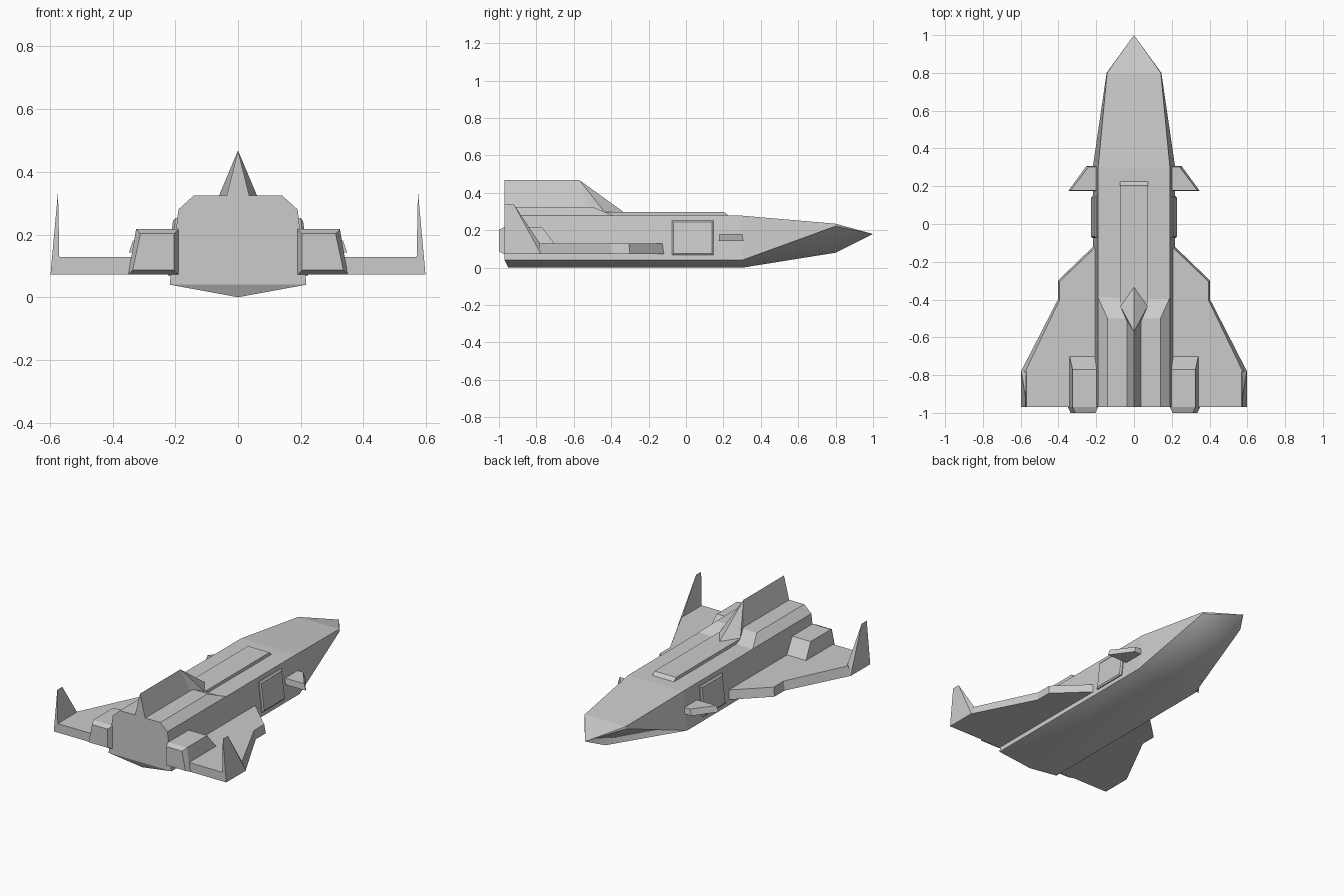
import bpy, bmesh

if "Cube" in bpy.data.objects:
    bpy.data.objects.remove(bpy.data.objects["Cube"])


def make(name, verts, faces, mirror=False, smooth=()):
    """Mesh object from points and faces, optionally mirrored across x = 0."""
    me = bpy.data.meshes.new(name)
    bm = bmesh.new()
    vs = [bm.verts.new(v) for v in verts]
    for i, f in enumerate(faces):
        bm.faces.new([vs[k] for k in f]).smooth = i in smooth
    bmesh.ops.recalc_face_normals(bm, faces=bm.faces)
    bm.to_mesh(me)
    bm.free()
    ob = bpy.data.objects.new(name, me)
    bpy.context.collection.objects.link(ob)
    if mirror:
        ob.modifiers.new("mirror", 'MIRROR').use_mirror_merge = False
    return ob


def loft(name, rings, mirror=False):
    """Skin rings of equal point count and cap both ends."""
    n = len(rings[0])
    verts = [p for r in rings for p in r]
    faces = [tuple(range(n)), tuple(range(len(verts) - n, len(verts)))]
    for k in range(len(rings) - 1):
        a, b = k * n, k * n + n
        faces += [(a + i, a + (i + 1) % n, b + (i + 1) % n, b + i) for i in range(n)]
    return make(name, verts, faces, mirror)


def slab(name, bottom, top, z0, z1, mirror=True):
    """Flat plate with a bottom and a top outline."""
    return loft(name, [[(x, y, z0) for x, y in bottom],
                       [(x, y, z1) for x, y in top]], mirror)


# Fuselage: keel, right chine, right shoulder, left shoulder, left chine
def section(y, keel, chine, shoulder, keel_y=None):
    (cx, cz), (sx, sz) = chine, shoulder
    return [(0, y if keel_y is None else keel_y, keel), (cx, y, cz), (sx, y, sz),
            (-sx, y, sz), (-cx, y, cz)]


verts = (section(-.97, 0, (.218, .04), (.19, .28), -.95)
         + section(.3, 0, (.218, .04), (.19, .278))
         + section(.8, .08, (.145, .222), (.142, .235)) + [(0, 1, .18)])
faces, smooth = [(0, 1, 4), (1, 2, 3, 4)], []
for a in (0, 5):
    for i in range(5):
        if i in (0, 4):
            smooth.append(len(faces))
        faces.append((a + i, a + (i + 1) % 5, a + 5 + (i + 1) % 5, a + 5 + i))
for i in range(5):
    if i in (0, 4):
        smooth.append(len(faces))
    faces.append((10 + i, 10 + (i + 1) % 5, 15))
make("fuselage", verts, faces, smooth=smooth)

# Raised rear deck with sloped front
loft("rear_deck", [
    [(-.19, -.97, .275), (.19, -.97, .275), (.19, -.97, .28), (.14, -.97, .325),
     (-.14, -.97, .325), (-.19, -.97, .28)],
    [(-.19, -.39, .275), (.19, -.39, .275), (.19, -.39, .28), (.14, -.5, .325),
     (-.14, -.5, .325), (-.19, -.39, .28)]])

# Spine plate on the back
slab("spine_plate", [(-.075, -.45), (.075, -.45), (.075, .235), (-.075, .235)],
     [(-.075, -.45), (.075, -.45), (.075, .205), (-.075, .205)], .27, .298, False)

# Tail fin with flared foot
make("tail_fin",
     [(0, -.33, .295), (.075, -.43, .29), (.037, -.52, .32), (.037, -.97, .32),
      (-.037, -.97, .32), (-.037, -.52, .32), (-.075, -.43, .29),
      (0, -.57, .468), (0, -.97, .468)],
     [(0, 1, 7), (1, 2, 7), (2, 3, 8, 7), (3, 4, 8), (4, 5, 7, 8), (5, 6, 7),
      (6, 0, 7), (0, 6, 5, 4, 3, 2, 1)])

# Wings
slab("wing",
     [(.18, -.97), (.598, -.97), (.598, -.78), (.403, -.4), (.403, -.3), (.18, -.085)],
     [(.18, -.97), (.575, -.97), (.575, -.78), (.395, -.405), (.395, -.305), (.18, -.1)],
     .072, .128)

# Upright winglets at the wing tips
make("winglet",
     [(.598, -.97, .072), (.598, -.775, .072), (.57, -.78, .128), (.57, -.97, .128),
      (.574, -.97, .338), (.574, -.92, .338)],
     [(0, 1, 5, 4), (1, 2, 5), (2, 3, 4, 5), (3, 0, 4), (0, 3, 2, 1)], mirror=True)


# Engine pods with tapered rear end
def pod(y_low, y_high, inset):
    i = inset
    return [(.19 + i, y_low, .072 + i), (.35 - i, y_low, .072 + i),
            (.325 - i, y_high, .217 - i), (.19 + i, y_high, .217 - i)]


loft("engine_pod", [pod(-1, -1, .014), pod(-.97, -.97, 0), pod(-.66, -.77, 0)], True)

# Small forward canards
slab("canard", [(.18, .175), (.348, .175), (.252, .307), (.18, .307)],
     [(.18, .178), (.335, .178), (.24, .303), (.18, .303)], .143, .181)


# Side doors lying on the sloped hull sides
def door(out, inset):
    pts = [(-.075, .068), (.147, .068), (.147, .252), (-.075, .252)]
    res = []
    for y, z in pts:
        y += inset if y < 0 else -inset
        z += inset if z < .15 else -inset
        res.append((.223 - .117 * z + out, y, z))
    return res


loft("side_door", [door(-.02, 0), door(.006, 0), door(.013, .009)], True)
